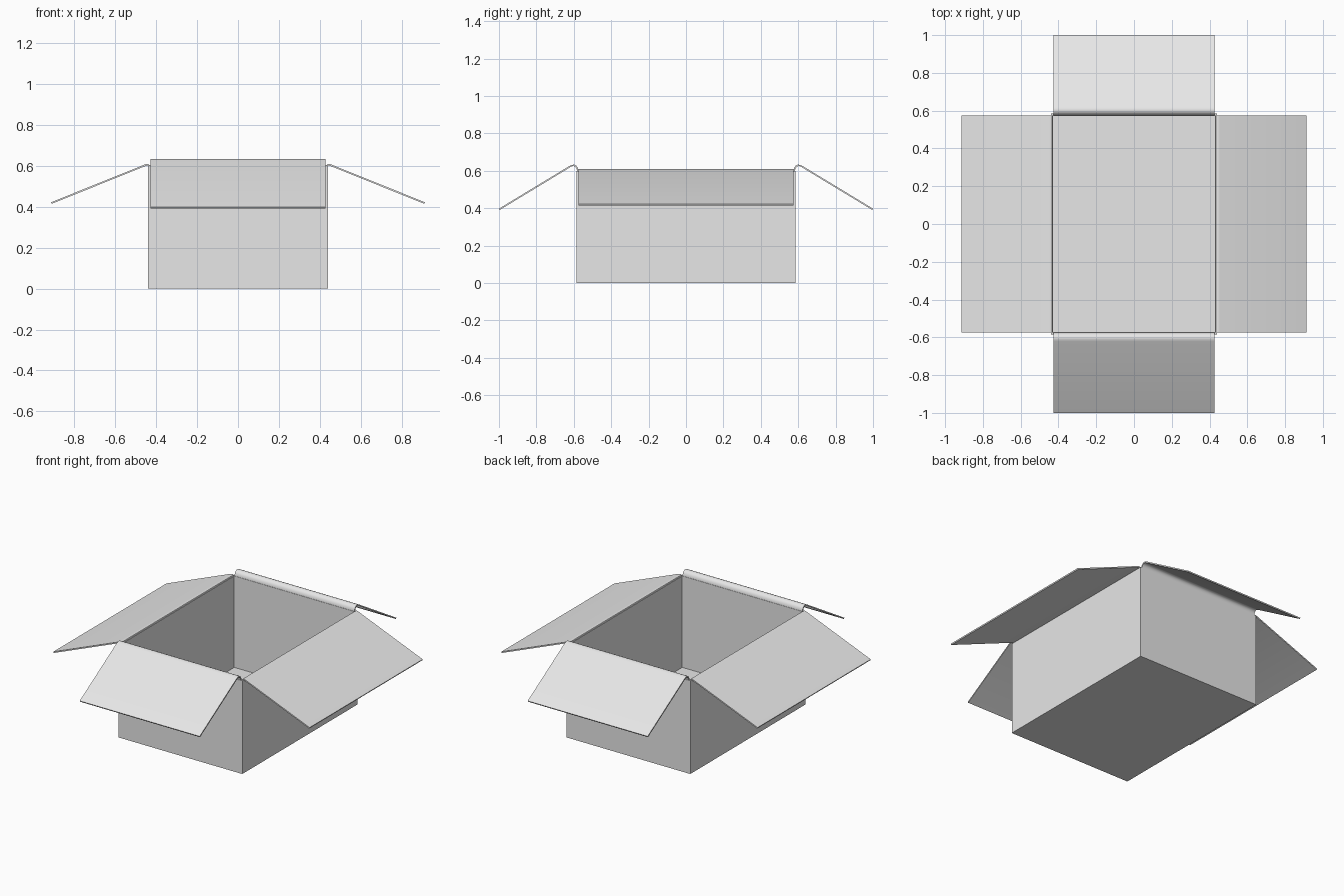
import bpy, bmesh
from math import radians
from mathutils import Vector, Matrix

cube = bpy.data.objects.get("Cube")
if cube:
    bpy.data.objects.remove(cube, do_unlink=True)

card = bpy.data.materials.new("grey_card")
card.use_nodes = True
GREY = (0.8, 0.8, 0.8, 1)
card.diffuse_color = GREY
card.node_tree.nodes["Principled BSDF"].inputs["Base Color"].default_value = GREY

HALF_X, HALF_Y, RIM = 0.44, 0.585, 0.6
WALL = 0.012


def finish(name, bm):
    bmesh.ops.recalc_face_normals(bm, faces=bm.faces)
    mesh = bpy.data.meshes.new(name)
    bm.to_mesh(mesh)
    bm.free()
    mesh.materials.append(card)
    obj = bpy.data.objects.new(name, mesh)
    bpy.context.collection.objects.link(obj)
    return obj


def make_flap(name, path, half_width, thick, turn):
    """Thicken a side profile of (outward, z) points and sweep it across the flap."""
    pts = [Vector(p) for p in path]
    upper, lower = [], []
    for i, p in enumerate(pts):
        along = (pts[min(i + 1, len(pts) - 1)] - pts[max(i - 1, 0)]).normalized()
        side = Vector((-along.y, along.x)) * thick / 2
        upper.append(p + side)
        lower.append(p - side)
    bm = bmesh.new()
    ring = [bm.verts.new((p.x, -half_width, p.y)) for p in upper + lower[::-1]]
    end = bm.faces.new(ring)
    result = bmesh.ops.extrude_face_region(bm, geom=[end])
    moved = [v for v in result["geom"] if isinstance(v, bmesh.types.BMVert)]
    bmesh.ops.translate(bm, verts=moved, vec=(0, 2 * half_width, 0))
    bm.transform(Matrix.Rotation(radians(turn), 4, "Z"))
    obj = finish(name, bm)
    bpy.ops.object.select_all(action="DESELECT")
    obj.select_set(True)
    bpy.context.view_layer.objects.active = obj
    bpy.ops.object.shade_smooth_by_angle(angle=radians(40))


# Open box with walls and floor of even thickness
bm = bmesh.new()
bmesh.ops.create_cube(bm, size=1)
bmesh.ops.scale(bm, verts=bm.verts, vec=(2 * HALF_X, 2 * HALF_Y, RIM))
bmesh.ops.translate(bm, verts=bm.verts, vec=(0, 0, RIM / 2))
top = max(bm.faces, key=lambda f: f.calc_center_median().z)
bmesh.ops.inset_region(bm, faces=[top], thickness=WALL, use_even_offset=True)
floor = bmesh.ops.extrude_face_region(bm, geom=[top])
bmesh.ops.delete(bm, geom=[top], context="FACES_ONLY")
for v in floor["geom"]:
    if isinstance(v, bmesh.types.BMVert):
        v.co.z = WALL
finish("box_body", bm)

# Long flaps fold down from the side walls
side_path = [(0.434, 0.59), (0.434, 0.597), (0.437, 0.603), (0.443, 0.605),
             (0.452, 0.603), (0.911, 0.418)]
for name, turn in (("left_flap", 0), ("right_flap", 180)):
    make_flap(name, side_path, 0.575, 0.008, turn)

# Short flaps roll over a raised crease at the front and back
end_path = [(0.579, 0.59), (0.579, 0.603), (0.582, 0.615), (0.589, 0.624),
            (0.599, 0.629), (0.609, 0.628), (0.62, 0.623), (0.998, 0.394)]
for name, turn in (("back_flap", 90), ("front_flap", -90)):
    make_flap(name, end_path, 0.427, 0.008, turn)
